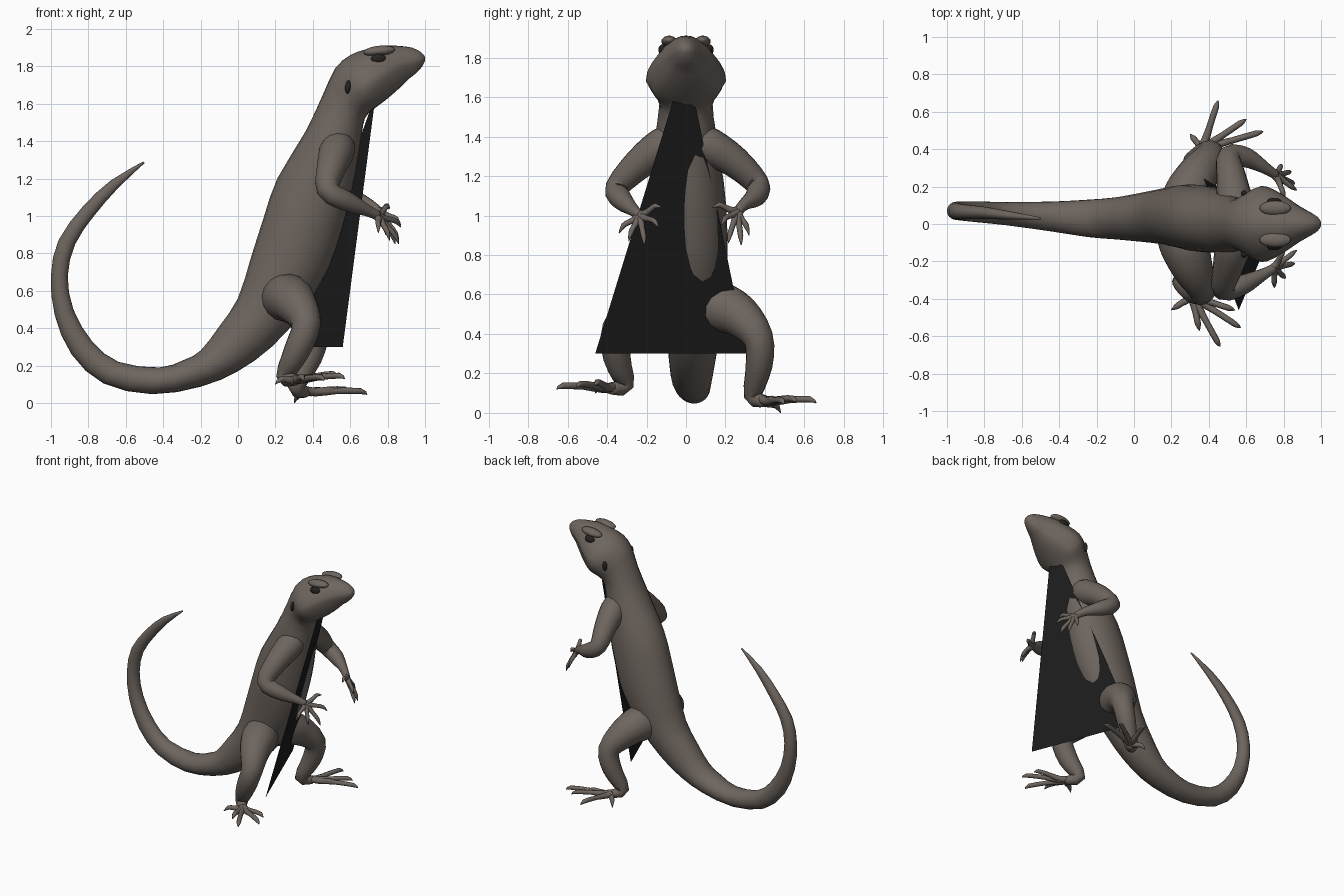
import bpy, bmesh, math
from mathutils import Vector

if "Cube" in bpy.data.objects:
    bpy.data.objects.remove(bpy.data.objects["Cube"])


def material(name, rgb):
    m = bpy.data.materials.new(name)
    m.diffuse_color = (*rgb, 1)
    m.use_nodes = True
    m.node_tree.nodes["Principled BSDF"].inputs["Base Color"].default_value = m.diffuse_color
    return m


SKIN = material("brown grey skin", (0.155, 0.130, 0.113))
CLOTH = material("black cloth", (0.012, 0.012, 0.012))
DARK = material("dark eye", (0.018, 0.017, 0.016))


def smooth_rows(rows, k):
    """Catmull-Rom interpolation of equal length number rows."""
    out = []
    for i in range(len(rows) - 1):
        a, b, c, d = rows[max(i - 1, 0)], rows[i], rows[i + 1], rows[min(i + 2, len(rows) - 1)]
        for s in range(k):
            t = s / k
            out.append([0.5 * (2 * q + (r - p) * t + (2 * p - 5 * q + 4 * r - w) * t * t
                               + (3 * q - p - 3 * r + w) * t ** 3)
                        for p, q, r, w in zip(a, b, c, d)])
    out.append(list(rows[-1]))
    return out


def add_loft(bm, rings):
    vs = [[bm.verts.new(p) for p in ring] for ring in rings]
    n = len(vs[0])
    for a, b in zip(vs, vs[1:]):
        for i in range(n):
            j = (i + 1) % n
            bm.faces.new((a[i], a[j], b[j], b[i]))
    bm.faces.new(vs[0])
    bm.faces.new(vs[-1])


def add_tube(bm, pts, n=12, k=3):
    """Round tube through (x, y, z, radius) points."""
    rows = smooth_rows(pts, k)
    ps = [Vector(r[:3]) for r in rows]
    rings, u, last = [], None, None
    for i, (p, r) in enumerate(zip(ps, rows)):
        t = (ps[min(i + 1, len(ps) - 1)] - ps[max(i - 1, 0)]).normalized()
        if u is None:
            u = t.orthogonal().normalized()
        else:
            u = last.rotation_difference(t) @ u
        last, v = t, t.cross(u)
        rad = max(r[3], 0.002)
        rings.append([p + (u * math.cos(a) + v * math.sin(a)) * rad
                      for a in (math.tau * j / n for j in range(n))])
    add_loft(bm, rings)


def finish(name, bm, mat, smooth=True):
    bmesh.ops.recalc_face_normals(bm, faces=bm.faces[:])
    me = bpy.data.meshes.new(name)
    bm.to_mesh(me)
    bm.free()
    me.materials.append(mat)
    for p in me.polygons:
        p.use_smooth = smooth
    ob = bpy.data.objects.new(name, me)
    bpy.context.collection.objects.link(ob)
    return ob


def ellipsoid(name, loc, scale, mat, tilt=0):
    bpy.ops.mesh.primitive_uv_sphere_add(segments=16, ring_count=10, location=loc,
                                         rotation=(0, tilt, 0))
    ob = bpy.context.object
    ob.name, ob.scale = name, scale
    ob.data.materials.append(mat)
    bpy.ops.object.shade_smooth()


# Rings: back x, z, belly x, z, centre y, half width, skew, mouth groove
head = [
    (1.00, 1.85, 1.00, 1.83, 0, .012, 0, 0),
    (.98, 1.875, .985, 1.80, 0, .037, .05, .05),
    (.93, 1.90, .955, 1.765, 0, .062, .1, .07),
    (.85, 1.91, .91, 1.73, 0, .095, .1, .08),
    (.76, 1.91, .86, 1.68, 0, .138, .15, .08),
    (.68, 1.89, .79, 1.62, 0, .178, .25, .08),
    (.60, 1.86, .73, 1.575, 0, .198, .25, .05),
    (.52, 1.79, .69, 1.54, 0, .168, .15, 0),
]
torso = [
    (.45, 1.64, .67, 1.49, 0, .135, 0, 0),
    (.36, 1.45, .65, 1.36, 0, .155, 0, 0),
    (.21, 1.20, .61, 1.13, .02, .172, 0, 0),
    (.14, 1.00, .56, .93, .03, .178, 0, 0),
    (.07, .78, .49, .73, .04, .17, 0, 0),
    (0, .56, .34, .48, .04, .15, 0, 0),
]
tail = [
    (-.10, .41, .18, .30, .035, .13, 0, 0),
    (-.20, .28, .00, .17, .03, .112, 0, 0),
    (-.29, .23, -.20, .087, .03, .10, 0, 0),
    (-.42, .19, -.46, .047, .04, .08, 0, 0),
    (-.64, .22, -.72, .105, .055, .062, 0, 0),
    (-.78, .33, -.89, .26, .065, .056, 0, 0),
    (-.88, .50, -.98, .47, .07, .051, 0, 0),
    (-.91, .68, -1.0, .68, .07, .046, 0, 0),
    (-.87, .85, -.96, .87, .065, .04, 0, 0),
    (-.77, 1.00, -.83, 1.05, .06, .032, 0, 0),
    (-.64, 1.15, -.68, 1.19, .045, .022, 0, 0),
    (-.50, 1.282, -.505, 1.292, .03, .006, 0, 0),
]

# Head, torso and tail in one skin
bm = bmesh.new()
rings = []
for xb, zb, xf, zf, yc, hw, skew, groove in smooth_rows(head + torso + tail, 2):
    mid = Vector(((xb + xf) / 2, yc, (zb + zf) / 2))
    up = Vector(((xb - xf) / 2, 0, (zb - zf) / 2))
    ring = []
    for i in range(24):
        a = math.tau * i / 24
        f = 1 - groove if i in (14, 22) else 1
        ring.append(mid + (up * math.sin(a)
                           + Vector((0, hw * math.cos(a) * (1 - skew * math.sin(a)), 0))) * f)
    rings.append(ring)
add_loft(bm, rings)
finish("body_head_and_tail", bm, SKIN)

# Eyes, brows and ear openings
for s, side in ((-1, "right"), (1, "left")):
    ellipsoid(side + "_eye", (.75, s * .118, 1.84), (.04, .022, .027), DARK, -.1)
    ellipsoid(side + "_brow", (.755, s * .085, 1.882), (.085, .04, .028), SKIN, -.1)
    ellipsoid(side + "_ear_opening", (.588, s * .163, 1.69), (.015, .018, .036), DARK, .1)


def limb(name, path, tips, r):
    """Limb tube with a palm at its end and jointed, clawed digits."""
    bm = bmesh.new()
    add_tube(bm, path, 16, 3)
    palm, wrist = Vector(path[-1][:3]), Vector(path[-2][:3])
    for tip in tips:
        t = Vector(tip)
        base = wrist.lerp(palm, 0.5)
        knuckle = palm.lerp(t, 0.5) + Vector((0, 0, .012))
        claw = t - (t - knuckle).normalized() * .035 + Vector((0, 0, .014))
        add_tube(bm, [(*base, r * 1.2), (*palm.lerp(t, .15), r * 1.15), (*knuckle, r * .85),
                      (*claw, r * .8), (*t, .002)], 8, 2)
    finish(name, bm, SKIN)


# Arms
limb("right_arm", [(.54, -.04, 1.39, .08), (.53, -.12, 1.35, .095), (.50, -.24, 1.26, .08),
                   (.48, -.35, 1.14, .06), (.58, -.325, 1.08, .054), (.69, -.27, 1.03, .032),
                   (.75, -.235, 1.0, .024)],
     [(.81, -.125, 1.04), (.87, -.14, .94), (.86, -.21, .85), (.81, -.29, .87),
      (.75, -.34, .91)], .017)
limb("left_arm", [(.55, .04, 1.39, .08), (.54, .12, 1.35, .095), (.52, .25, 1.27, .08),
                  (.51, .36, 1.16, .062), (.60, .355, 1.10, .054), (.70, .30, 1.06, .032),
                  (.76, .26, 1.02, .024)],
     [(.81, .135, 1.04), (.87, .18, .95), (.86, .215, .86), (.84, .28, .85),
      (.79, .32, .90)], .017)

# Legs
limb("right_leg", [(.23, -.03, .56, .12), (.27, -.12, .56, .13), (.315, -.24, .52, .11),
                   (.365, -.35, .42, .078), (.315, -.35, .28, .07), (.25, -.31, .14, .046),
                   (.31, -.385, .125, .03)],
     [(.46, -.655, .12), (.57, -.555, .13), (.54, -.46, .14), (.35, -.57, .12),
      (.20, -.46, .10)], .02)
limb("left_leg", [(.25, .06, .55, .12), (.29, .16, .54, .13), (.345, .27, .49, .11),
                  (.41, .365, .38, .078), (.38, .37, .24, .068), (.31, .34, .085, .046),
                  (.365, .40, .06, .03)],
     [(.45, .66, .05), (.60, .56, .055), (.69, .495, .045), (.54, .45, .05),
      (.30, .48, .0)], .02)

# Flat cloth hanging from the throat
bm = bmesh.new()
bm.faces.new([bm.verts.new(p) for p in ((.56, -.46, .30), (.26, .31, .30),
                                        (.70, .05, 1.55), (.73, -.06, 1.60))])
finish("hanging_cloth", bm, CLOTH, False)
